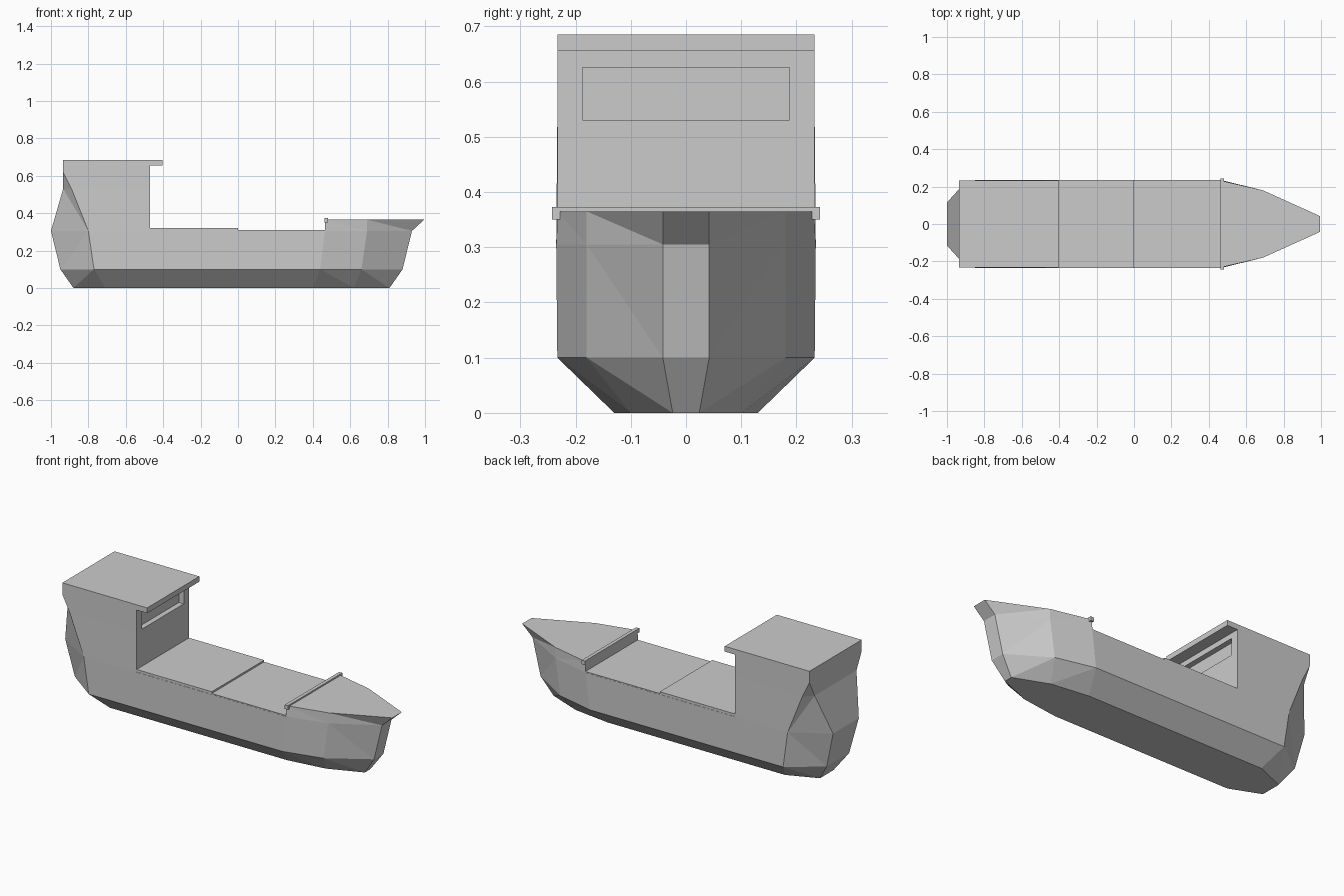
import bpy, bmesh

if "Cube" in bpy.data.objects:
    bpy.data.objects.remove(bpy.data.objects["Cube"])

def loft(name, rings, cap_first=False, cap_last=False, closed=True):
    """Skin a list of equal-length 3D rings (counter-clockwise, bottom to top)."""
    bm = bmesh.new()
    vs = [[bm.verts.new(p) for p in r] for r in rings]
    n = len(rings[0])
    for a, b in zip(vs, vs[1:]):
        for i in range(n if closed else n - 1):
            j = (i + 1) % n
            bm.faces.new((a[i], a[j], b[j], b[i]))
    if cap_first:
        bm.faces.new(vs[0][::-1])
    if cap_last:
        bm.faces.new(vs[-1])
    bmesh.ops.remove_doubles(bm, verts=bm.verts, dist=0.0005)
    # fold twisted quads along their shorter diagonal
    quads = [f for f in bm.faces if len(f.verts) == 4]
    bmesh.ops.triangulate(bm, faces=quads, quad_method='SHORT_EDGE')
    bmesh.ops.dissolve_limit(bm, angle_limit=0.002, verts=bm.verts, edges=bm.edges)
    me = bpy.data.meshes.new(name)
    bm.to_mesh(me)
    bm.free()
    ob = bpy.data.objects.new(name, me)
    bpy.context.collection.objects.link(ob)
    return ob

def outline(z, half):
    """Mirror a half outline of (x, y) points, bow to stern, across y = 0."""
    return [(x, y, z) for x, y in half] + [(x, -y, z) for x, y in half[::-1]]

def block(name, x0, x1, w, z0, z1, bottom=False):
    half = [(x1, w), (x0, w)]
    return loft(name, [outline(z0, half), outline(z1, half)], bottom, True)

# Hull: bottom, chine and deck-line outlines
loft("hull", [
    outline(0.0, [(.81, .024), (.62, .10), (.40, .13), (-.71, .13), (-.88, .06)]),
    outline(0.1, [(.88, .042), (.66, .18), (.44, .233), (-.77, .233), (-.95, .10)]),
    outline(.305, [(.93, .042), (.69, .18), (.465, .235), (-.80, .235), (-1.0, .115)]),
], cap_first=True)

# Raised bow with flared tip
loft("bow_deck", [
    outline(.305, [(.93, .042), (.69, .18), (.465, .235)]),
    outline(.365, [(.995, .042), (.69, .18), (.465, .232)]),
], cap_last=True)

# Cargo decks and bow rail
block("front_deck", 0.0, .465, .234, .305, .31)
block("rear_deck", -.47, 0.0, .234, .305, .32)
block("bow_rail", .462, .482, .243, .35, .373, True)

# Bridge house with faceted stern
loft("bridge_walls", [
    outline(.305, [(-.47, .235), (-.80, .235), (-1.0, .115)]),
    outline(.53, [(-.47, .233), (-.89, .233), (-.935, .187)]),
    outline(.62, [(-.47, .233), (-.935, .233), (-.935, .233)]),
    outline(.655, [(-.47, .233), (-.935, .233), (-.935, .233)]),
], closed=False)
block("bridge_roof", -.935, -.405, .233, .655, .685, True)

# Bridge front with recessed window
def pane(x, w, z0, z1):
    return [(x, -w, z0), (x, w, z0), (x, w, z1), (x, -w, z1)]

loft("bridge_front", [
    pane(-.47, .233, .32, .655),
    pane(-.47, .187, .53, .625),
    pane(-.50, .187, .53, .625),
], cap_last=True)
